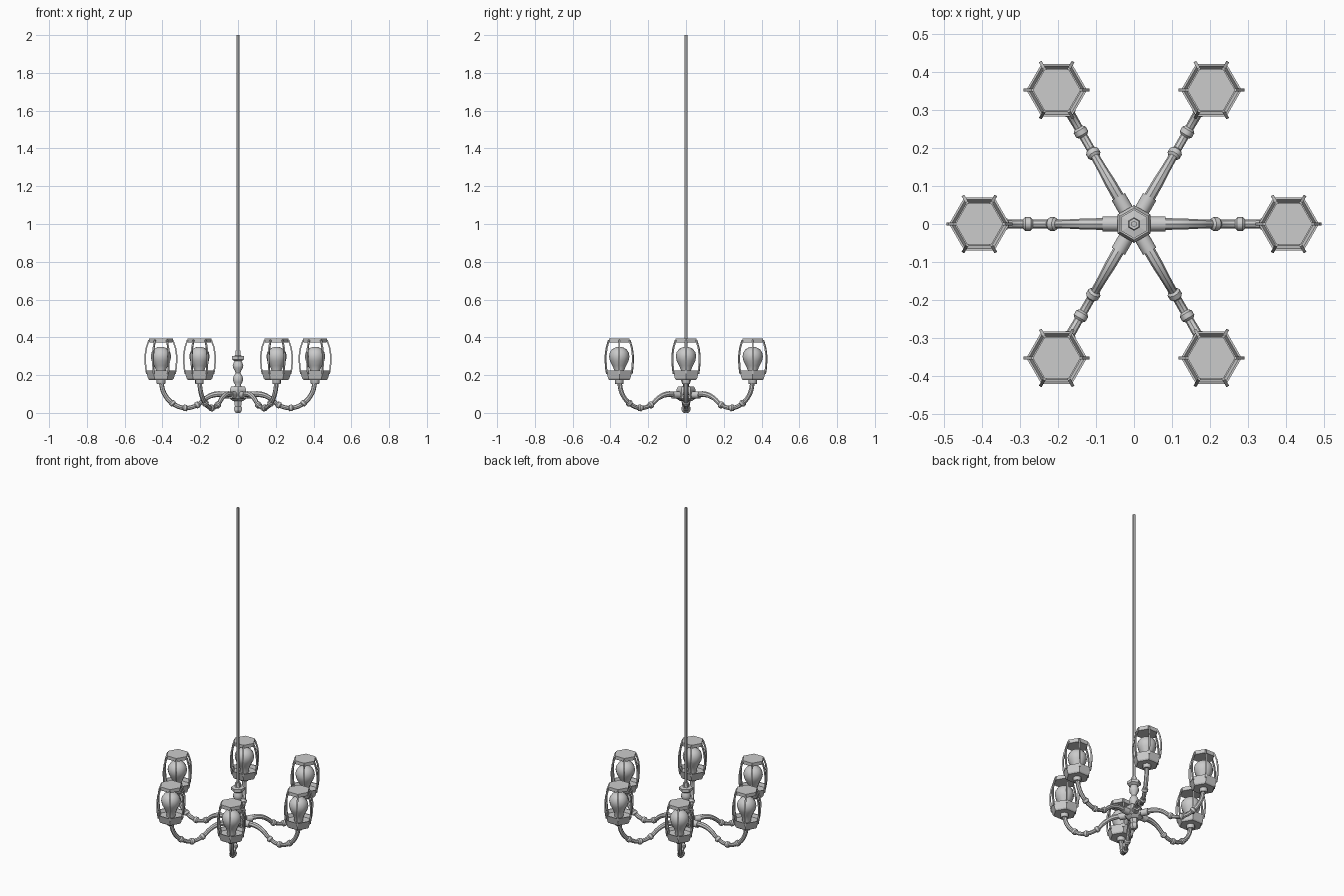
import bpy, bmesh, math
from mathutils import Matrix, Vector

if "Cube" in bpy.data.objects:
    bpy.data.objects.remove(bpy.data.objects["Cube"])

ARM = 0.408  # distance of the lamp axes from the centre


def lathe(name, profile, segs, offset=0.0, smooth=False):
    """Closed solid of revolution from (radius, z) pairs."""
    bm = bmesh.new()
    rings = []
    for r, z in profile:
        rings.append([bm.verts.new((r * math.cos(offset + math.tau * i / segs),
                                    r * math.sin(offset + math.tau * i / segs), z))
                      for i in range(segs)])
    for a, b in zip(rings, rings[1:]):
        for i in range(segs):
            j = (i + 1) % segs
            bm.faces.new((a[i], a[j], b[j], b[i]))
    bm.faces.new(rings[0][::-1])
    bm.faces.new(rings[-1])
    return finish(name, bm, smooth)


def finish(name, bm, smooth):
    bmesh.ops.recalc_face_normals(bm, faces=bm.faces[:])
    me = bpy.data.meshes.new(name)
    bm.to_mesh(me)
    bm.free()
    ob = bpy.data.objects.new(name, me)
    bpy.context.collection.objects.link(ob)
    if smooth:
        bpy.ops.object.select_all(action='DESELECT')
        bpy.context.view_layer.objects.active = ob
        ob.select_set(True)
        bpy.ops.object.shade_smooth_by_angle(angle=math.radians(40))
    return ob


def place(ob, loc, direction=(0, 0, 1)):
    q = Vector(direction).to_track_quat('Z', 'Y')
    ob.data.transform(Matrix.Translation(loc) @ q.to_matrix().to_4x4())
    return ob


HEX = math.pi / 6

# central column
lathe("hanging_rod", [(0.0085, 0.3), (0.0085, 2.0)], 6, HEX)
lathe("hub", [(0.03, 0.062), (0.04, 0.068), (0.05, 0.075), (0.05, 0.125),
              (0.042, 0.14), (0.025, 0.14)], 6, HEX)
lathe("bottom_finial", [(0.014, 0.0), (0.023, 0.012), (0.023, 0.03),
                        (0.019, 0.035), (0.024, 0.065)], 6, HEX)
lathe("column_beads", [(0.018, 0.138), (0.016, 0.15), (0.024, 0.163), (0.027, 0.178),
                       (0.024, 0.193), (0.013, 0.21), (0.016, 0.222), (0.026, 0.238),
                       (0.028, 0.252), (0.022, 0.268), (0.016, 0.282)], 12, smooth=True)
lathe("column_collar", [(0.022, 0.274), (0.038, 0.283), (0.038, 0.3), (0.017, 0.303),
                        (0.015, 0.33)], 6, HEX)

parts = []

# curved arm, tapering away from the hub
path = [(0.05, 0.095, 1.25), (0.12, 0.098, 1.2), (0.17, 0.078, 1.0), (0.215, 0.042, 0.9),
        (0.28, 0.026, 0.9), (0.345, 0.05, 1.0), (0.392, 0.105, 1.0), (ARM, 0.17, 1.0)]
cu = bpy.data.curves.new("arm_path", 'CURVE')
cu.dimensions = '3D'
cu.bevel_depth = 0.0125
cu.bevel_resolution = 2
cu.resolution_u = 4
cu.use_fill_caps = True
sp = cu.splines.new('BEZIER')
sp.bezier_points.add(len(path) - 1)
for p, (x, z, r) in zip(sp.bezier_points, path):
    p.co = (x, 0, z)
    p.radius = r
    p.handle_left_type = p.handle_right_type = 'AUTO'
tmp = bpy.data.objects.new("arm_path", cu)
bpy.context.collection.objects.link(tmp)
bpy.context.view_layer.update()
mesh = bpy.data.meshes.new_from_object(tmp.evaluated_get(bpy.context.evaluated_depsgraph_get()))
bpy.data.objects.remove(tmp)
bm = bmesh.new()
bm.from_mesh(mesh)
parts.append(finish("arm", bm, True))

# hub socket and the rings along the arm
parts.append(place(lathe("arm_socket", [(0.02, 0), (0.02, 0.05)], 10, smooth=True),
                   (0.033, 0, 0.095), (1, 0, 0)))
ring = [(0.012, -0.013), (0.018, -0.007), (0.018, 0.007), (0.012, 0.013)]
for i, (x, z, d) in enumerate([(0.215, 0.042, (1, 0, -0.55)), (0.28, 0.026, (1, 0, 0.05)),
                               (0.347, 0.052, (1, 0, 1))]):
    parts.append(place(lathe(f"arm_ring_{i + 1}", ring, 10, smooth=True), (x, 0, z), d))

# lamp cup, stem, bulb and cap
c = (ARM, 0, 0)
parts.append(place(lathe("lamp_stem", [(0.02, 0.152), (0.023, 0.156), (0.023, 0.18)],
                         10, smooth=True), c))
parts.append(place(lathe("lamp_cup", [(0.062, 0.175), (0.068, 0.182), (0.08, 0.224),
                                      (0.074, 0.224), (0.066, 0.205)], 6), c))
parts.append(place(lathe("lamp_bulb", [(0.024, 0.2), (0.026, 0.225), (0.036, 0.25),
                                       (0.049, 0.275), (0.054, 0.298), (0.05, 0.32),
                                       (0.038, 0.337), (0.02, 0.347), (0.003, 0.35)],
                         12, smooth=True), c))
parts.append(place(lathe("lamp_cap", [(0.06, 0.372), (0.063, 0.376), (0.063, 0.394)], 6), c))

# cage of six bowed bars
bm = bmesh.new()
bow = [(0.075, 0.205), (0.08, 0.235), (0.083, 0.27), (0.083, 0.305), (0.077, 0.345), (0.063, 0.386)]
W, T = 0.004, 0.004
for k in range(6):
    rot = Matrix.Rotation(k * math.pi / 3, 4, 'Z')
    sections = [[bm.verts.new(Vector(c) + rot @ Vector((r + dx, dy, z)))
                 for dx, dy in ((-T, -W), (T, -W), (T, W), (-T, W))] for r, z in bow]
    for a, b in zip(sections, sections[1:]):
        for i in range(4):
            bm.faces.new((a[i], a[(i + 1) % 4], b[(i + 1) % 4], b[i]))
    bm.faces.new(sections[0])
    bm.faces.new(sections[-1])
parts.append(finish("lamp_cage", bm, False))

# repeat arm and lamp six times around the hub
for ob in parts:
    for k in range(1, 6):
        copy = ob.copy()
        copy.name = f"{ob.name}_copy_{k}"
        copy.rotation_euler.z = k * math.pi / 3
        bpy.context.collection.objects.link(copy)
